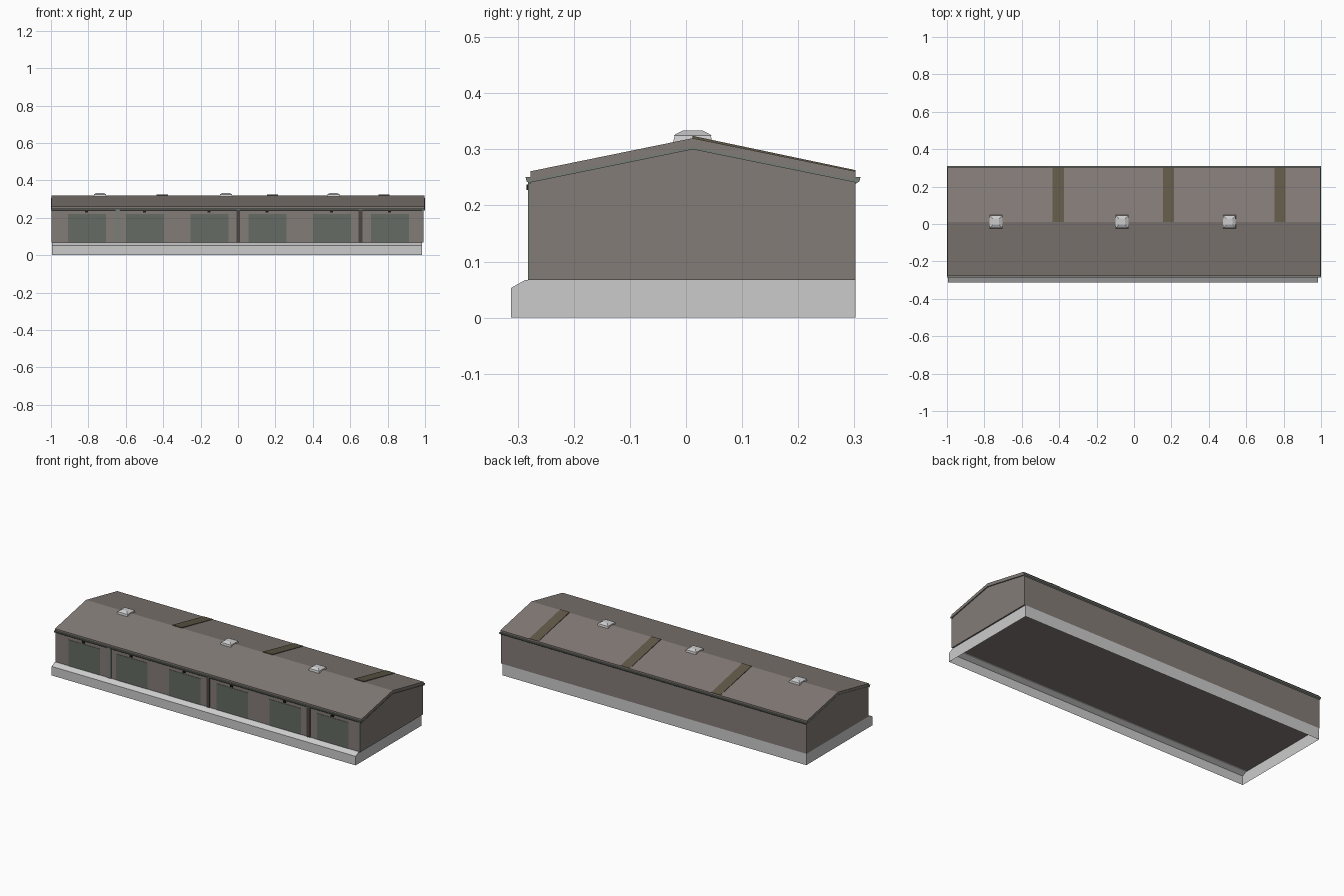
import bpy, bmesh

if "Cube" in bpy.data.objects:
    bpy.data.objects.remove(bpy.data.objects["Cube"])


def material(name, rgb):
    m = bpy.data.materials.new(name)
    m.diffuse_color = (*rgb, 1)
    m.use_nodes = True
    m.node_tree.nodes["Principled BSDF"].inputs["Base Color"].default_value = m.diffuse_color
    return m


BROWN = material("brown_cladding", (0.23, 0.20, 0.185))
GREEN = material("green_trim", (0.19, 0.21, 0.185))
DOOR = material("door_green", (0.13, 0.145, 0.125))
OLIVE = material("skylight_olive", (0.12, 0.10, 0.065))
DARK = material("dark_post", (0.07, 0.06, 0.055))
BLACK = material("lamp_black", (0.01, 0.01, 0.01))


def make(name, bm, mat=None):
    bmesh.ops.recalc_face_normals(bm, faces=bm.faces)
    me = bpy.data.meshes.new(name)
    bm.to_mesh(me)
    bm.free()
    ob = bpy.data.objects.new(name, me)
    bpy.context.collection.objects.link(ob)
    if mat:
        me.materials.append(mat)
    return ob


def extrude_x(name, pts, x0, x1, mat=None, skip=()):
    """Extrude a (y, z) profile along x; side faces listed in skip stay open."""
    bm = bmesh.new()
    a = [bm.verts.new((x0, y, z)) for y, z in pts]
    b = [bm.verts.new((x1, y, z)) for y, z in pts]
    n = len(pts)
    bm.faces.new(a)
    bm.faces.new(b[::-1])
    for i in range(n):
        if i not in skip:
            j = (i + 1) % n
            bm.faces.new((a[i], b[i], b[j], a[j]))
    return make(name, bm, mat)


def box(name, x0, x1, y0, y1, z0, z1, mat=None):
    return extrude_x(name, [(y0, z0), (y1, z0), (y1, z1), (y0, z1)], x0, x1, mat)


YF, YB, YR = -0.277, 0.302, 0.012   # front wall, back wall, ridge


def chevron(low, high):
    return [(YF, 0.243 + low), (YR, 0.302 + low), (YB, 0.243 + low),
            (YB, 0.243 + high), (YR, 0.302 + high), (YF, 0.243 + high)]


# Plinth: open underneath, with a sloped front ledge
extrude_x("plinth", [(-0.312, 0), (-0.312, 0.053), (-0.287, 0.067), (YF, 0.067),
                     (YB, 0.067), (YB, 0)], -0.995, 0.985, skip=(3, 5))

# Gabled wall body
extrude_x("walls", [(YF, 0.067), (YB, 0.067), (YB, 0.243), (YR, 0.302), (YF, 0.243)],
          -0.996, 0.993, BROWN)

# Roof slab with verge trim at both gable ends
extrude_x("roof", chevron(0.002, 0.018), -0.998, 0.998, BROWN)
for x in (-1.0, 0.994):
    extrude_x("verge_trim", chevron(-0.002, 0.003), x, x + 0.006, GREEN)

# Gutters along both eaves
for name, y, s in (("front_gutter", YF, -1), ("back_gutter", YB, 1)):
    extrude_x(name, [(y, 0.238), (y + 0.007 * s, 0.243), (y + 0.009 * s, 0.251),
                     (y, 0.251)], -1, 1, GREEN)

# Doors with a small lamp above each
for x in (-0.91, -0.60, -0.255, 0.055, 0.40, 0.71):
    box("door", x, x + 0.205, YF - 0.002, YF + 0.002, 0.067, 0.22, DOOR)
    box("door_lamp", x + 0.092, x + 0.108, YF - 0.007, YF, 0.228, 0.237, BLACK)

# Front posts and corner downpipe
for x, w, mat in ((-0.643, 0.025, GREEN), (0.002, 0.02, DARK),
                  (0.655, 0.02, DARK), (0.988, 0.01, GREEN)):
    box("front_post", x - w / 2, x + w / 2, YF - 0.005, YF, 0.067, 0.242, mat)

# Raised skylight strips on the back slope
for x in (-0.405, 0.185, 0.78):
    extrude_x("skylight", [(YR, 0.317), (YB, 0.258), (YB, 0.263), (YR, 0.324)],
              x - 0.03, x + 0.03, OLIVE)


# Ridge vents: tapered skirt with a bevelled cap
def vent(x):
    bm = bmesh.new()
    rings = []
    for h, z in ((0.036, 0.309), (0.032, 0.325), (0.034, 0.325), (0.017, 0.334)):
        rings.append([bm.verts.new((x + sx * h, YR + sy * h, z))
                      for sx, sy in ((-1, -1), (1, -1), (1, 1), (-1, 1))])
    for a, b in zip(rings, rings[1:]):
        for i in range(4):
            j = (i + 1) % 4
            bm.faces.new((a[i], a[j], b[j], b[i]))
    bm.faces.new(rings[0][::-1])
    bm.faces.new(rings[-1])
    make("ridge_vent", bm)


for x in (-0.738, -0.064, 0.51):
    vent(x)
